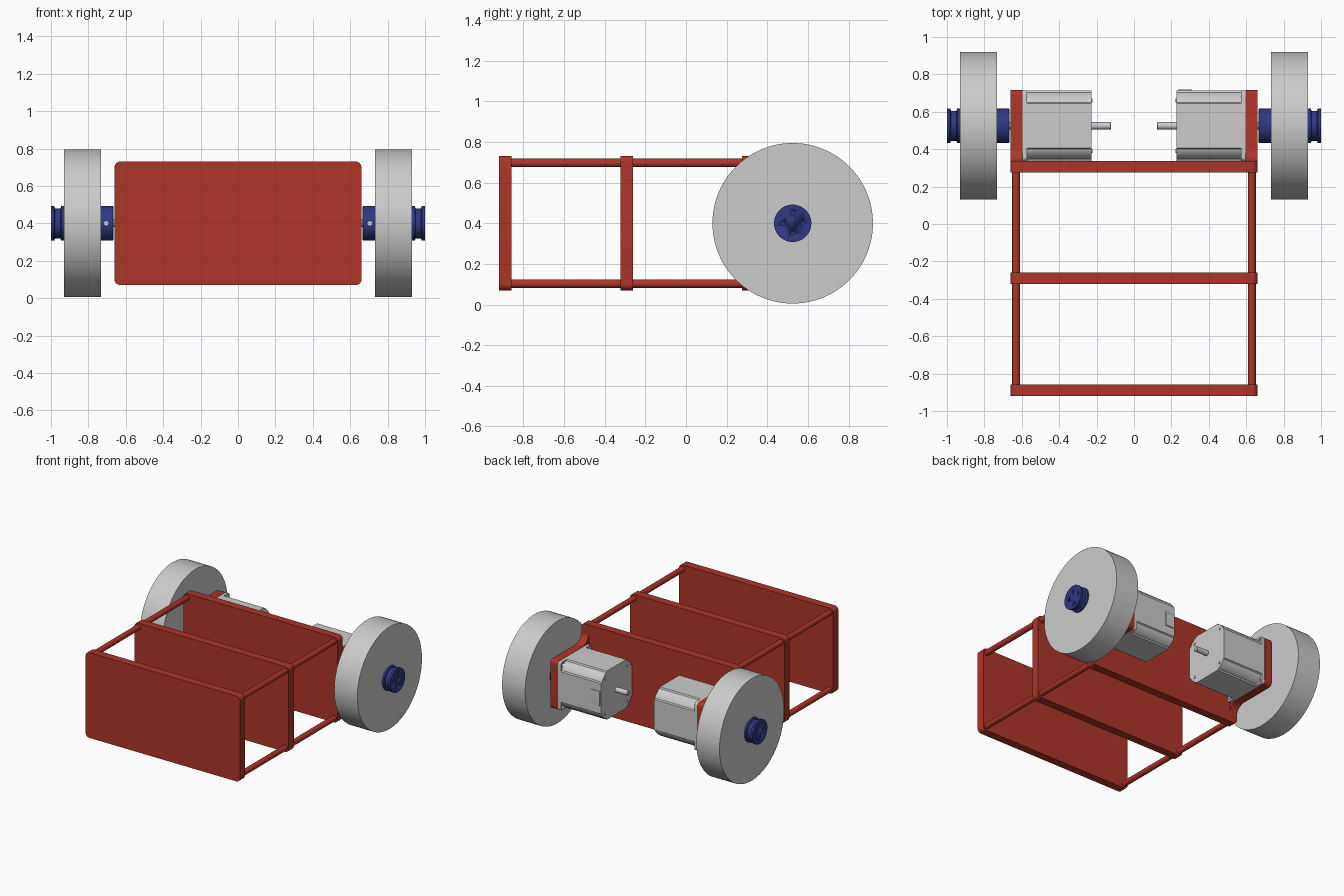
import bpy, bmesh
from math import sin, cos, pi, radians
from mathutils import Vector

if "Cube" in bpy.data.objects:
    bpy.data.objects.remove(bpy.data.objects["Cube"])

CY, CZ = 0.525, 0.4   # wheel axle position


def material(name, rgb):
    m = bpy.data.materials.new(name)
    m.diffuse_color = (*rgb, 1)
    m.use_nodes = True
    m.node_tree.nodes["Principled BSDF"].inputs["Base Color"].default_value = m.diffuse_color
    return m


RED = material("red_paint", (0.42, 0.035, 0.022))
BLUE = material("blue_anodised", (0.03, 0.04, 0.22))


def finish(name, bm, mat=None):
    bmesh.ops.recalc_face_normals(bm, faces=bm.faces)
    me = bpy.data.meshes.new(name)
    bm.to_mesh(me)
    bm.free()
    ob = bpy.data.objects.new(name, me)
    bpy.context.collection.objects.link(ob)
    if mat:
        me.materials.append(mat)
    bpy.ops.object.select_all(action='DESELECT')
    ob.select_set(True)
    bpy.context.view_layer.objects.active = ob
    bpy.ops.object.shade_smooth_by_angle(angle=radians(30))
    return ob


def prism(name, pts, axis, a, b, mat=None):
    """Extrude a 2D outline along x (points are y, z) or y (points are x, z)."""
    bm = bmesh.new()
    place = (lambda p: (a, p[0], p[1])) if axis == 'x' else (lambda p: (p[0], a, p[1]))
    face = bm.faces.new([bm.verts.new(place(p)) for p in pts])
    ext = bmesh.ops.extrude_face_region(bm, geom=[face])
    vs = [v for v in ext['geom'] if isinstance(v, bmesh.types.BMVert)]
    bmesh.ops.translate(bm, verts=vs, vec=(b - a, 0, 0) if axis == 'x' else (0, b - a, 0))
    return finish(name, bm, mat)


def lathe(name, profile, y, z, n=32, mat=None):
    """Solid of revolution around an x-parallel axis; profile is (x, radius)."""
    bm = bmesh.new()
    rings = [[bm.verts.new((x, y + r * cos(2 * pi * i / n), z + r * sin(2 * pi * i / n)))
              for i in range(n)] for x, r in profile]
    for p, q in zip(rings, rings[1:]):
        for i in range(n):
            j = (i + 1) % n
            bm.faces.new((p[i], p[j], q[j], q[i]))
    bm.faces.new(rings[0])
    bm.faces.new(rings[-1])
    return finish(name, bm, mat)


def arc(cx, cy, r, a0, a1, n=8):
    return [(cx + r * cos(radians(a0 + (a1 - a0) * i / n)),
             cy + r * sin(radians(a0 + (a1 - a0) * i / n))) for i in range(n + 1)]


def round_rect(cx, cy, hx, hy, r):
    pts = []
    for sx, sy, a in ((1, 1, 0), (-1, 1, 90), (-1, -1, 180), (1, -1, 270)):
        pts += arc(cx + sx * (hx - r), cy + sy * (hy - r), r, a, a + 90)
    return pts


def circle(cx, cy, r, n=24):
    return arc(cx, cy, r, 0, 360, n)[:-1]


def cut(ob, cutters):
    for c in cutters:
        m = ob.modifiers.new("hole", 'BOOLEAN')
        m.operation, m.object, m.solver = 'DIFFERENCE', c, 'EXACT'
        bpy.context.view_layer.objects.active = ob
        bpy.ops.object.modifier_apply(modifier=m.name)
        bpy.data.objects.remove(c, do_unlink=True)


# Frame: three upright plates joined by four rods
for name, y in (("front_plate", -0.92), ("middle_plate", -0.322), ("rear_plate", 0.275)):
    prism(name, round_rect(0, CZ, 0.66, 0.33, 0.03), 'y', y, y + 0.062, RED)
for sx in (1, -1):
    for sz in (1, -1):
        prism("frame_rod", circle(sx * 0.63, CZ + sz * 0.297, 0.021), 'y', -0.89, 0.3, RED)

# Motor bracket outline: flared where it meets the rear plate, rounded behind
H, F, Y0, Y1 = 0.19, 0.08, 0.335, 0.717
upper = [(Y0 - 0.02, H + F)] + arc(Y0 + F, H + F, F, 180, 270) + arc(Y1 - 0.03, H - 0.03, 0.03, 90, 0)
bracket = [(y, CZ + z) for y, z in upper] + [(y, CZ - z) for y, z in reversed(upper)]

# Motor body outline: square with stepped, chamfered corners
M = 0.188
quarter = [(M, 0.118), (M - 0.01, 0.124), (M - 0.014, 0.138), (0.138, M - 0.014),
           (0.124, M - 0.01), (0.118, M)]
body = []
for k in range(4):
    c, s = (1, 0, -1, 0)[k], (0, 1, 0, -1)[k]
    body += [(CY + c * y - s * z, CZ + s * y + c * z) for y, z in quarter]

for s, side in ((1, "right"), (-1, "left")):
    prism(side + "_motor_bracket", bracket, 'x', s * 0.596, s * 0.66, RED)

    # Motor: body, mounting flange, end screws, connector and through shaft
    prism(side + "_motor_body", body, 'x', s * 0.227, s * 0.58)
    flange = prism(side + "_motor_flange", round_rect(CY, CZ, M, M, 0.02), 'x', s * 0.572, s * 0.597)
    corners = [(CY + a * 0.162, CZ + b * 0.162) for a in (1, -1) for b in (1, -1)]
    cut(flange, [prism("hole_cutter", circle(y, z, 0.014, 16), 'x', s * 0.55, s * 0.62)
                 for y, z in corners])
    for a in (1, -1):
        for b in (1, -1):
            lathe(side + "_end_screw", [(s * 0.222, 0.011), (s * 0.235, 0.011)],
                  CY + a * 0.135, CZ + b * 0.135, 16)
    yc = CY + s * M
    prism(side + "_motor_connector", round_rect(yc, CZ, 0.007, 0.055, 0.003), 'x', s * 0.235, s * 0.31)
    lathe(side + "_motor_shaft", [(s * 0.122, 0.017), (s * 0.126, 0.02), (s * 0.69, 0.02)], CY, CZ)

    # Wheel
    lathe(side + "_wheel", [(s * 0.733, 0.395), (s * 0.931, 0.395)], CY, CZ, 96)

    # Hub: inner collar with set screw, outer grooved cap with four holes
    lathe(side + "_hub_collar", [(s * 0.665, 0.088), (s * 0.669, 0.092), (s * 0.74, 0.092)],
          CY, CZ, 48, BLUE)
    prism(side + "_set_screw", circle(s * 0.705, CZ, 0.012, 16), 'y', CY - 0.093, CY - 0.05)
    cap = lathe(side + "_hub_cap", [(s * 0.92, 0.092), (s * 0.945, 0.092), (s * 0.95, 0.08),
                                    (s * 0.978, 0.08), (s * 0.983, 0.092), (s * 1.0, 0.092)],
                CY, CZ, 48, BLUE)
    cut(cap, [prism("hole_cutter", circle(CY + 0.05 * cos(k * pi / 2), CZ + 0.05 * sin(k * pi / 2), 0.01, 16),
                    'x', s * 0.96, s * 1.02) for k in range(4)])
